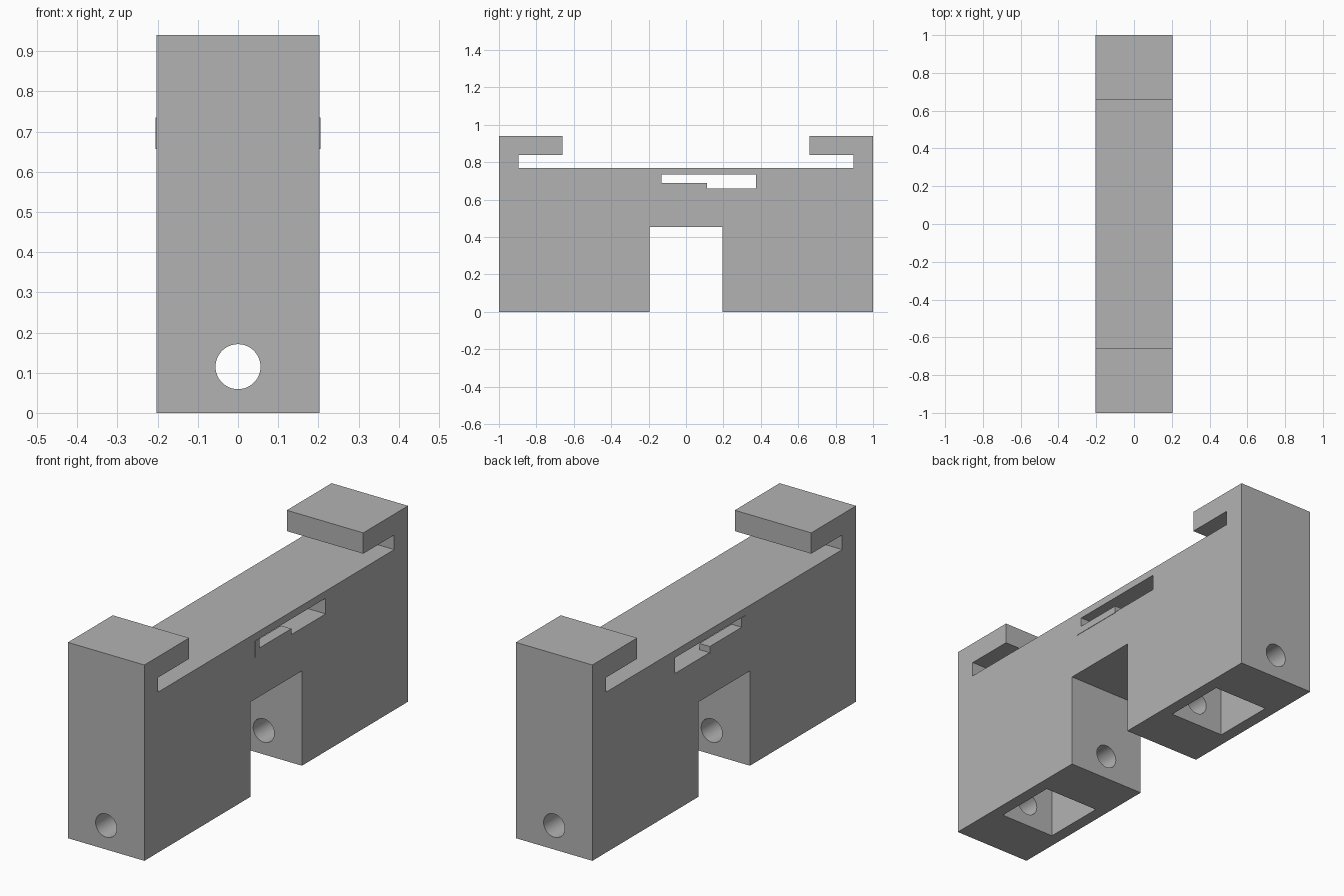
import bpy
import bmesh
import math
from mathutils import Matrix

cube = bpy.data.objects.get("Cube")
if cube:
    bpy.data.objects.remove(cube, do_unlink=True)

HALF_WIDTH = 0.203

grey = bpy.data.materials.new("plain grey")
grey.use_nodes = True
colour = (0.45, 0.45, 0.45, 1)
grey.diffuse_color = colour
grey.node_tree.nodes["Principled BSDF"].inputs["Base Color"].default_value = colour


def make_object(name, bm):
    bmesh.ops.recalc_face_normals(bm, faces=bm.faces)
    mesh = bpy.data.meshes.new(name)
    bm.to_mesh(mesh)
    bm.free()
    mesh.materials.append(grey)
    obj = bpy.data.objects.new(name, mesh)
    bpy.context.collection.objects.link(obj)
    return obj


def extrude_profile(name, points, x0, x1):
    """Side outline of (y, z) points, extruded across x."""
    bm = bmesh.new()
    face = bm.faces.new([bm.verts.new((x0, y, z)) for y, z in points])
    moved = bmesh.ops.extrude_face_region(bm, geom=[face])["geom"]
    verts = [v for v in moved if isinstance(v, bmesh.types.BMVert)]
    bmesh.ops.translate(bm, verts=verts, vec=(x1 - x0, 0, 0))
    return make_object(name, bm)


def box(name, half_x, y0, y1, z0, z1):
    return extrude_profile(name, [(y0, z0), (y1, z0), (y1, z1), (y0, z1)], -half_x, half_x)


def cut(target, cutter):
    cutter.hide_render = True
    mod = target.modifiers.new("cut", "BOOLEAN")
    mod.operation = "DIFFERENCE"
    mod.solver = "EXACT"
    mod.object = cutter
    bpy.context.view_layer.objects.active = target
    bpy.ops.object.modifier_apply(modifier=mod.name)
    bpy.data.objects.remove(cutter, do_unlink=True)


# Body: two legs, a deck and a hooked lip at each end
half = [(0.195, 0.455), (0.195, 0), (1, 0), (1, 0.94), (0.66, 0.94),
        (0.66, 0.84), (0.895, 0.84), (0.895, 0.77)]
outline = half + [(-y, z) for y, z in reversed(half)]
body = extrude_profile("body", outline, -HALF_WIDTH, HALF_WIDTH)

# Slot through the deck
cut(body, box("slot_cutter", 0.3, -0.16, 0.375, 0.66, 0.735))

# Square pocket under each leg
for side in (-1, 1):
    y = side * 0.597
    cut(body, box("pocket_cutter", 0.145, y - 0.155, y + 0.155, -0.1, 0.3))

# Round bore along the length of both legs
bm = bmesh.new()
bmesh.ops.create_cone(bm, cap_ends=True, segments=48, radius1=0.056, radius2=0.056, depth=2.4,
                      matrix=Matrix.Translation((0, 0, 0.115)) @ Matrix.Rotation(math.pi / 2, 4, "X"))
cut(body, make_object("bore_cutter", bm))

bpy.ops.object.select_all(action="DESELECT")
body.select_set(True)
bpy.context.view_layer.objects.active = body
bpy.ops.object.shade_smooth_by_angle(angle=math.radians(30))

# L-shaped stops in the slot, slightly proud of each side
stop = [(-0.16, 0.656), (0.112, 0.656), (0.112, 0.69), (-0.13, 0.69), (-0.13, 0.735), (-0.16, 0.735)]
for name, side in (("left_slot_stop", 1), ("right_slot_stop", -1)):
    extrude_profile(name, stop, side * 0.15, side * 0.205)
